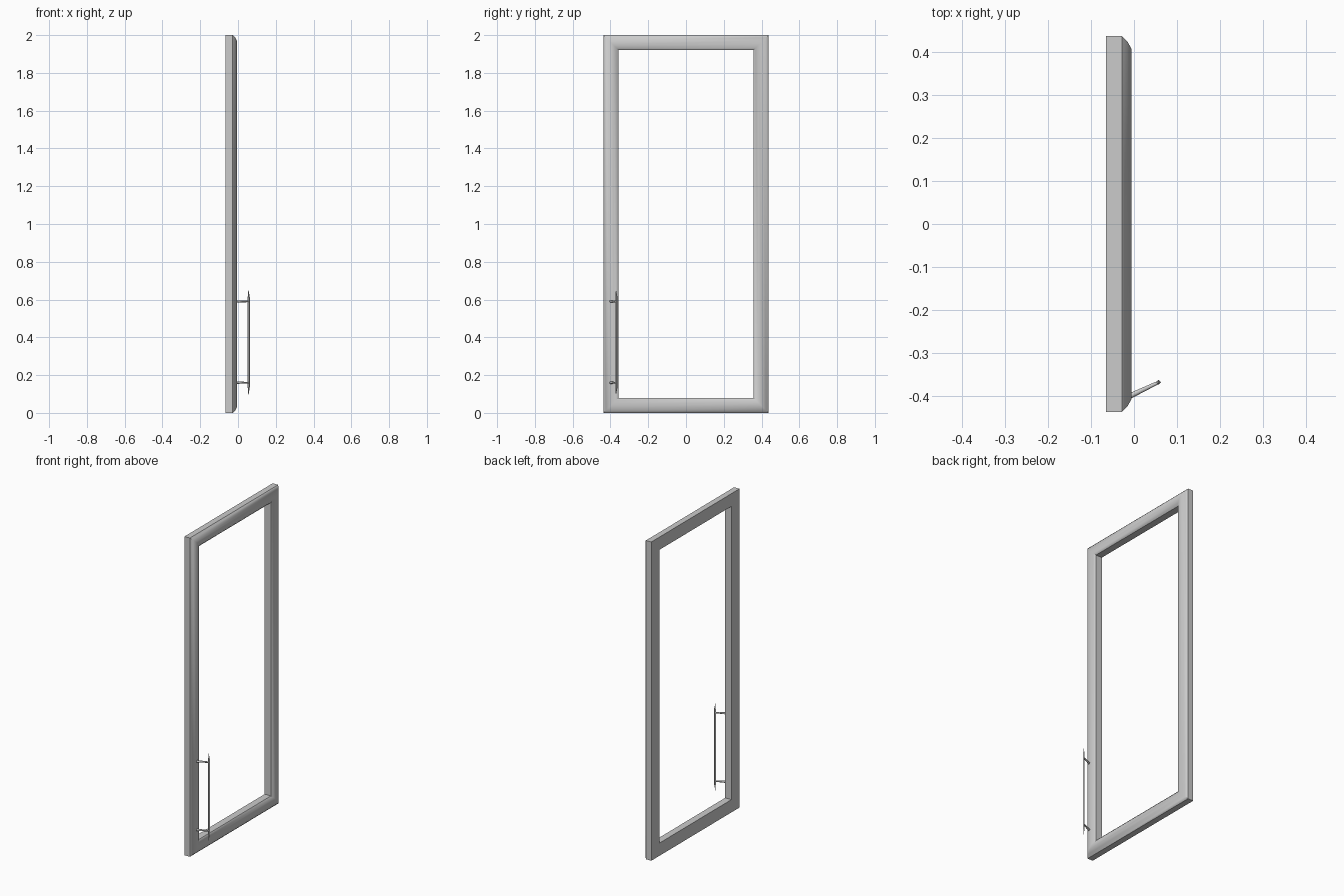
import bpy
import bmesh
import math
from mathutils import Vector

cube = bpy.data.objects.get("Cube")
if cube:
    bpy.data.objects.remove(cube, do_unlink=True)

grey = bpy.data.materials.new("grey_metal")
grey.use_nodes = True
colour = (0.6, 0.6, 0.6, 1)
grey.diffuse_color = colour
grey.node_tree.nodes["Principled BSDF"].inputs["Base Color"].default_value = colour


def loft(name, rings, closed=False, angle=40):
    """Skin a row of equal-sized point rings; closed joins last to first."""
    bm = bmesh.new()
    loops = [[bm.verts.new(p) for p in ring] for ring in rings]
    pairs = list(zip(loops, loops[1:]))
    if closed:
        pairs.append((loops[-1], loops[0]))
    else:
        bm.faces.new(loops[0])
        bm.faces.new(loops[-1])
    for a, b in pairs:
        n = len(a)
        for i in range(n):
            j = (i + 1) % n
            bm.faces.new((a[i], a[j], b[j], b[i]))
    bmesh.ops.recalc_face_normals(bm, faces=bm.faces)
    mesh = bpy.data.meshes.new(name)
    bm.to_mesh(mesh)
    bm.free()
    mesh.materials.append(grey)
    obj = bpy.data.objects.new(name, mesh)
    bpy.context.collection.objects.link(obj)
    bpy.ops.object.select_all(action='DESELECT')
    obj.select_set(True)
    bpy.context.view_layer.objects.active = obj
    bpy.ops.object.shade_smooth_by_angle(angle=math.radians(angle))
    return obj


def rectangle(inset, x):
    y, z = 0.437 - inset, 1 - inset
    return [(x, sy * y, 1 + sz * z) for sy, sz in ((-1, -1), (1, -1), (1, 1), (-1, 1))]


def ring(centre, axis, radius, sides):
    turn = Vector((0, 0, 1)).rotation_difference(Vector(axis))
    return [Vector(centre) + turn @ Vector((radius * math.cos(a), radius * math.sin(a), 0))
            for a in (math.tau * i / sides for i in range(sides))]


# Door frame: moulded section carried round the opening with mitred corners
section = [(0, -0.065), (0, -0.028), (0.013, -0.015), (0.03, -0.006),
           (0.052, -0.006), (0.068, -0.012), (0.08, -0.022), (0.08, -0.065)]
loft("door_frame", [rectangle(inset, x) for inset, x in section], closed=True)

# Handle grip: slim four-sided bar with pointed ends
bar = (0.057, -0.368)
tip = (0.055, -0.371)
stations = [(tip, 0.095, 0.0005), (bar, 0.14, 0.006),
            (bar, 0.61, 0.006), (tip, 0.65, 0.0005)]
loft("handle_grip", [ring((x, y, z), (0, 0, 1), r, 4) for (x, y), z, r in stations])

# Handle posts: tapered stubs joining grip to frame
for label, z in (("lower", 0.16), ("upper", 0.59)):
    start, end = Vector((-0.014, -0.402, z)), Vector((*bar, z))
    axis = end - start
    loft(label + "_handle_post",
         [ring(start, axis, 0.007, 8), ring(end, axis, 0.004, 8)], angle=50)
